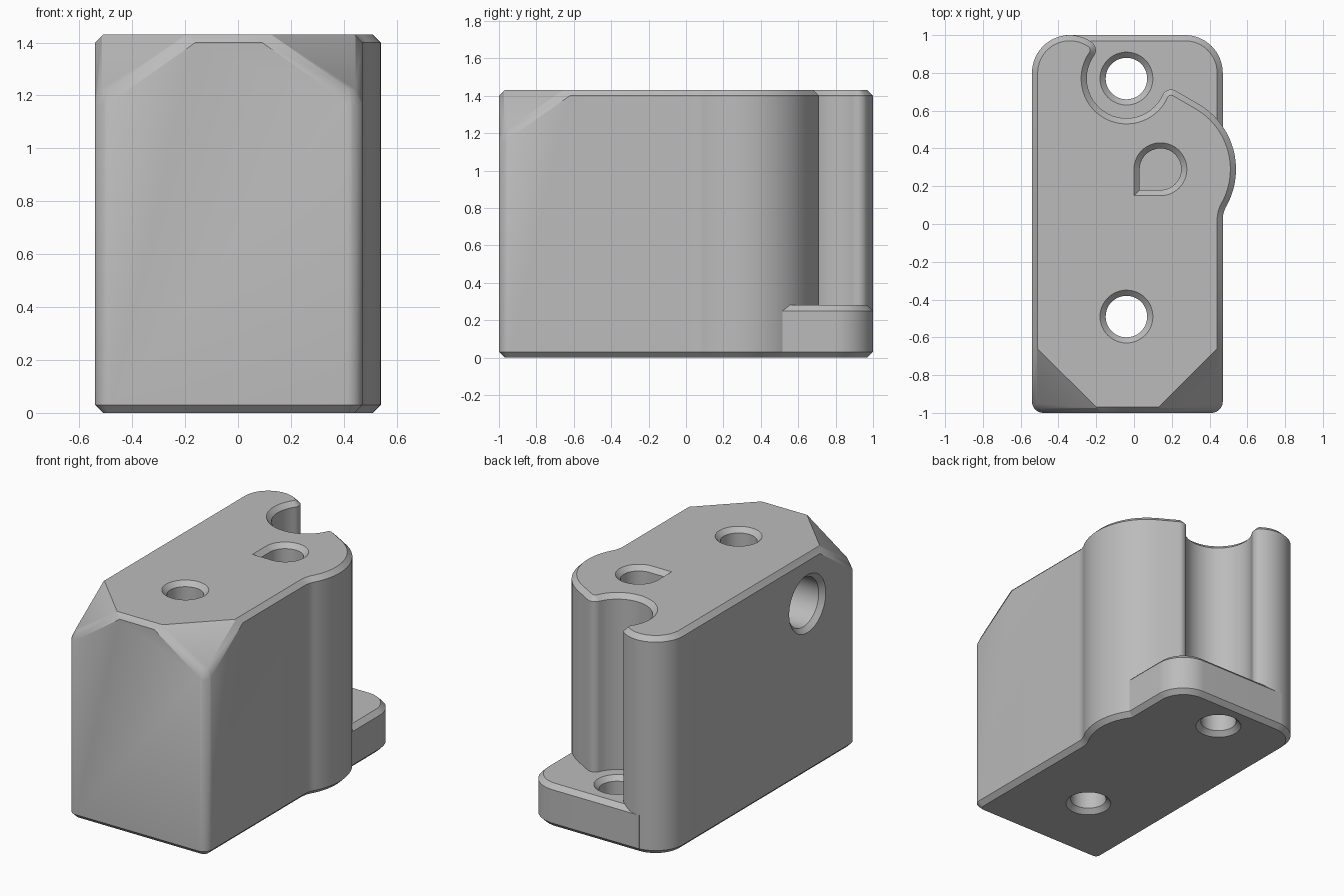
import bpy, bmesh, math
from mathutils import Vector

cube = bpy.data.objects.get("Cube")
if cube:
    bpy.data.objects.remove(cube, do_unlink=True)

HEIGHT, FOOT_H, CH = 1.43, 0.28, 0.03      # body height, foot height, chamfer
MID, HALF = -0.035, 0.505                  # middle and half width of the block

grey = bpy.data.materials.new("plain_grey")
grey.use_nodes = True
colour = (0.5, 0.5, 0.5, 1)
grey.diffuse_color = colour
grey.node_tree.nodes["Principled BSDF"].inputs["Base Color"].default_value = colour


def arc(cx, cy, r, start, end, n=16):
    angles = [math.radians(start + (end - start) * i / n) for i in range(n + 1)]
    return [Vector((cx + r * math.cos(a), cy + r * math.sin(a))) for a in angles]


def clean(points):
    """Drop points that repeat where two arcs join."""
    return [p for i, p in enumerate(points) if (p - points[i - 1]).length > 0.002]


def offset(points, d):
    """Move a counter-clockwise outline outward by d with mitred corners."""
    result = []
    for i, p in enumerate(points):
        a = (p - points[i - 1]).normalized()
        b = (points[(i + 1) % len(points)] - p).normalized()
        na, nb = Vector((a.y, -a.x)), Vector((b.y, -b.x))
        result.append(p + (na + nb) * d / (1 + na.dot(nb)))
    return result


def loft(name, outline, levels):
    """Stack offset copies of an outline; levels are (height, offset) pairs."""
    outline = clean(outline)
    bm = bmesh.new()
    rings = [[bm.verts.new((p.x, p.y, z)) for p in offset(outline, d)]
             for z, d in levels]
    bm.faces.new(rings[0][::-1])
    bm.faces.new(rings[-1])
    n = len(outline)
    for low, high in zip(rings, rings[1:]):
        for i in range(n):
            j = (i + 1) % n
            bm.faces.new((low[i], low[j], high[j], high[i]))
    mesh = bpy.data.meshes.new(name)
    bm.to_mesh(mesh)
    bm.free()
    mesh.materials.append(grey)
    obj = bpy.data.objects.new(name, mesh)
    bpy.context.collection.objects.link(obj)
    return obj


def block_levels(h):
    return [(0, -CH), (CH, 0), (h - CH, 0), (h, -CH)]


def drill(target, outline, depth, location, through=False, tilt=0):
    """Cut a countersunk hole going down from location."""
    levels = [(-depth, 0), (-CH, 0), (0.05, 0.05 + CH)]
    if through:
        levels = [(-depth - 0.05, 0.05 + CH), (-depth + CH, 0)] + levels[1:]
    cutter = loft("hole_cutter", outline, levels)
    cutter.hide_render = True
    cutter.location = location
    cutter.rotation_euler.y = tilt
    mod = target.modifiers.new("hole", "BOOLEAN")
    mod.operation, mod.solver, mod.object = "DIFFERENCE", "EXACT", cutter
    bpy.context.view_layer.update()
    deps = bpy.context.evaluated_depsgraph_get()
    mesh = bpy.data.meshes.new_from_object(target.evaluated_get(deps))
    target.modifiers.clear()
    target.data = mesh
    bpy.data.objects.remove(cutter, do_unlink=True)


def slice_off(bm, point, normal):
    """Remove everything beyond a plane and cap the cut."""
    geom = bm.verts[:] + bm.edges[:] + bm.faces[:]
    cut = bmesh.ops.bisect_plane(bm, geom=geom, dist=1e-5, plane_co=point,
                                 plane_no=normal, clear_outer=True)["geom_cut"]
    edges = [e for e in cut if isinstance(e, bmesh.types.BMEdge) and e.is_boundary]
    bmesh.ops.edgeloop_fill(bm, edges=edges)


# Main body: rounded block with a side bulge and a screw groove at the back
body_outline = (
    arc(-0.48, -0.94, 0.06, 180, 270, 8)
    + arc(0.41, -0.94, 0.06, 270, 360, 8)
    + arc(0.62, 0.022, 0.15, 180, 150.8, 8)
    + arc(0.14, 0.29, 0.4, -29.2, 60, 28)
    + arc(0.196, 0.662, 0.05, 60, 155.4, 10)
    + arc(-0.04, 0.77, 0.21, -24.6, -215.5, 36)
    + arc(-0.252, 0.921, 0.05, -35.5, 53.9, 10)
    + arc(-0.34, 0.8, 0.2, 53.9, 180, 20))
body = loft("main_body", body_outline, block_levels(HEIGHT))

# Sloped front corners with softened lower edges
bm = bmesh.new()
bm.from_mesh(body.data)
for s in (-1, 1):
    slope = Vector((s, -1, 1.43)).normalized()
    slice_off(bm, Vector((MID + s * 0.165, -0.97, HEIGHT)), slope)
    walls = [((0, -1, 0), (0.135, -1, HEIGHT)),
             ((s, 0, 0), (HALF, -0.63, HEIGHT)),
             ((s, -1, 0), (HALF - 0.018, -0.982, 1.196))]
    for wall, (x, y, z) in walls:
        normal = (Vector(wall).normalized() + slope).normalized()
        slice_off(bm, Vector((MID + s * x, y, z)) - normal * 0.015, normal)
bmesh.ops.recalc_face_normals(bm, faces=bm.faces[:])
bm.to_mesh(body.data)
bm.free()

# Low foot behind the body
foot_outline = arc(0.27, 0.8, 0.2, 0, 90) + [
    Vector((-0.36, 1)), Vector((-0.36, 0.35)), Vector((0.47, 0.35))]
foot = loft("back_foot", foot_outline, block_levels(FOOT_H))

# Screw holes, blind keyed hole and round side pocket
screw = arc(0, 0, 0.11, 0, 360, 48)
keyed = [Vector((-0.11, -0.11))] + arc(0, 0, 0.11, -90, 180, 36)
drill(body, screw, HEIGHT, (-0.04, -0.49, HEIGHT), through=True)
drill(foot, screw, FOOT_H, (-0.04, 0.77, FOOT_H), through=True)
drill(body, keyed, 1.08, (0.14, 0.29, HEIGHT))
drill(body, arc(0, 0, 0.16, 0, 360, 48), 0.6, (MID - HALF, -0.49, 1.12),
      tilt=-math.pi / 2)

# Smooth curved walls, sharp chamfer edges
for obj in (body, foot):
    for poly in obj.data.polygons:
        poly.use_smooth = True
    obj.data.set_sharp_from_angle(angle=math.radians(30))
